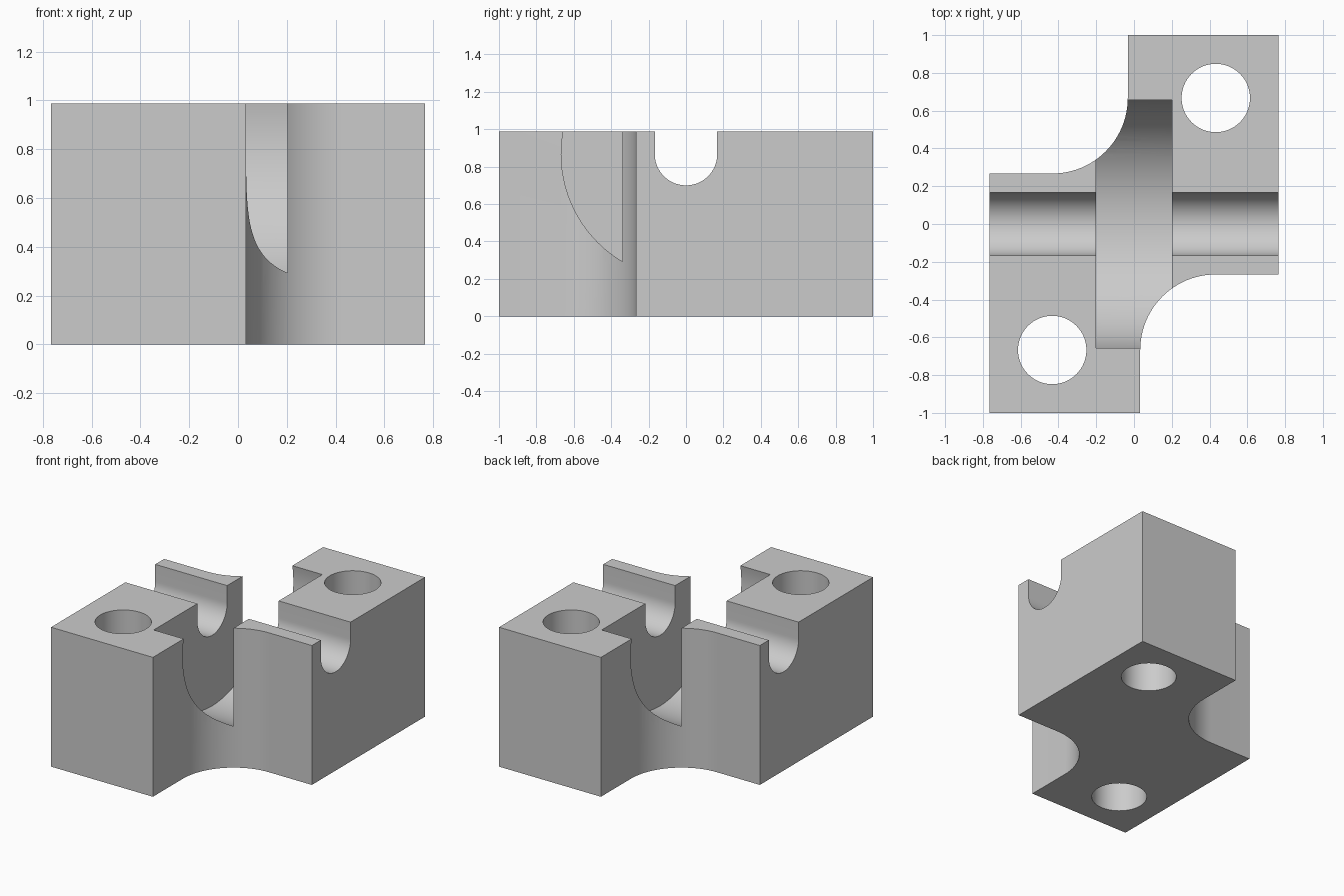
import bpy
import bmesh
from math import sin, cos, pi, radians
from mathutils import Matrix

cube = bpy.data.objects.get("Cube")
if cube:
    bpy.data.objects.remove(cube, do_unlink=True)

HALF_X, HALF_Y, HEIGHT = 0.766, 1.0, 0.988
AXIS_Z = 0.867           # shared axis of the wheel slot and shaft channel
HOLE = (0.433, 0.667)    # bolt hole centre, also the corner arc centre mirrored

grey = bpy.data.materials.new("plain grey")
grey.use_nodes = True
colour = (0.6, 0.6, 0.6, 1)
grey.diffuse_color = colour
grey.node_tree.nodes["Principled BSDF"].inputs["Base Color"].default_value = colour


def arc(cx, cy, r, start, end, steps):
    angles = [radians(start + (end - start) * i / steps) for i in range(steps + 1)]
    return [(cx + r * cos(a), cy + r * sin(a)) for a in angles]


def prism(name, outline, low, high, along_x=False):
    """Extrude a counter-clockwise outline along z, or a (y, z) outline along x."""
    bm = bmesh.new()
    face = bm.faces.new([bm.verts.new((u, v, low)) for u, v in outline])
    top = bmesh.ops.extrude_face_region(bm, geom=[face])["geom"]
    moved = [g for g in top if isinstance(g, bmesh.types.BMVert)]
    bmesh.ops.translate(bm, verts=moved, vec=(0, 0, high - low))
    if along_x:
        turn = Matrix(((0, 0, 1), (1, 0, 0), (0, 1, 0)))
        bmesh.ops.transform(bm, matrix=turn.to_4x4(), verts=bm.verts)
    bmesh.ops.recalc_face_normals(bm, faces=bm.faces)
    mesh = bpy.data.meshes.new(name)
    bm.to_mesh(mesh)
    bm.free()
    mesh.materials.append(grey)
    obj = bpy.data.objects.new(name, mesh)
    bpy.context.collection.objects.link(obj)
    return obj


# Block with two opposite corners scooped out (half outline, turned 180 degrees)
half = [(-HALF_X, -HALF_Y), (0.033, -HALF_Y)]
half += arc(HOLE[0], -HOLE[1], 0.4, 180, 90, 24)
half += [(HALF_X, -0.267)]
block = prism("bearing_block", half + [(-x, -y) for x, y in half], 0, HEIGHT)

# Round wheel slot, U-shaped shaft channel and two bolt holes
channel = arc(0, AXIS_Z, 0.167, 180, 360, 32) + [(0.167, 1.3), (-0.167, 1.3)]
cutters = [
    prism("slot_cutter", arc(0, AXIS_Z, 0.667, 0, 360, 96)[:-1], -0.202, 0.202, True),
    prism("channel_cutter", channel, -1, 1, True),
]
for side in (1, -1):
    ring = arc(side * HOLE[0], side * HOLE[1], 0.181, 0, 360, 64)[:-1]
    cutters.append(prism("bolt_hole_cutter", ring, -0.2, 1.2))

bpy.ops.object.select_all(action="DESELECT")
block.select_set(True)
bpy.context.view_layer.objects.active = block
for cutter in cutters:
    cutter.hide_render = True
    cut = block.modifiers.new(cutter.name, "BOOLEAN")
    cut.operation = "DIFFERENCE"
    cut.solver = "EXACT"
    cut.object = cutter
    bpy.ops.object.modifier_apply(modifier=cut.name)
    bpy.data.objects.remove(cutter, do_unlink=True)

bpy.ops.object.shade_smooth_by_angle(angle=radians(30))
